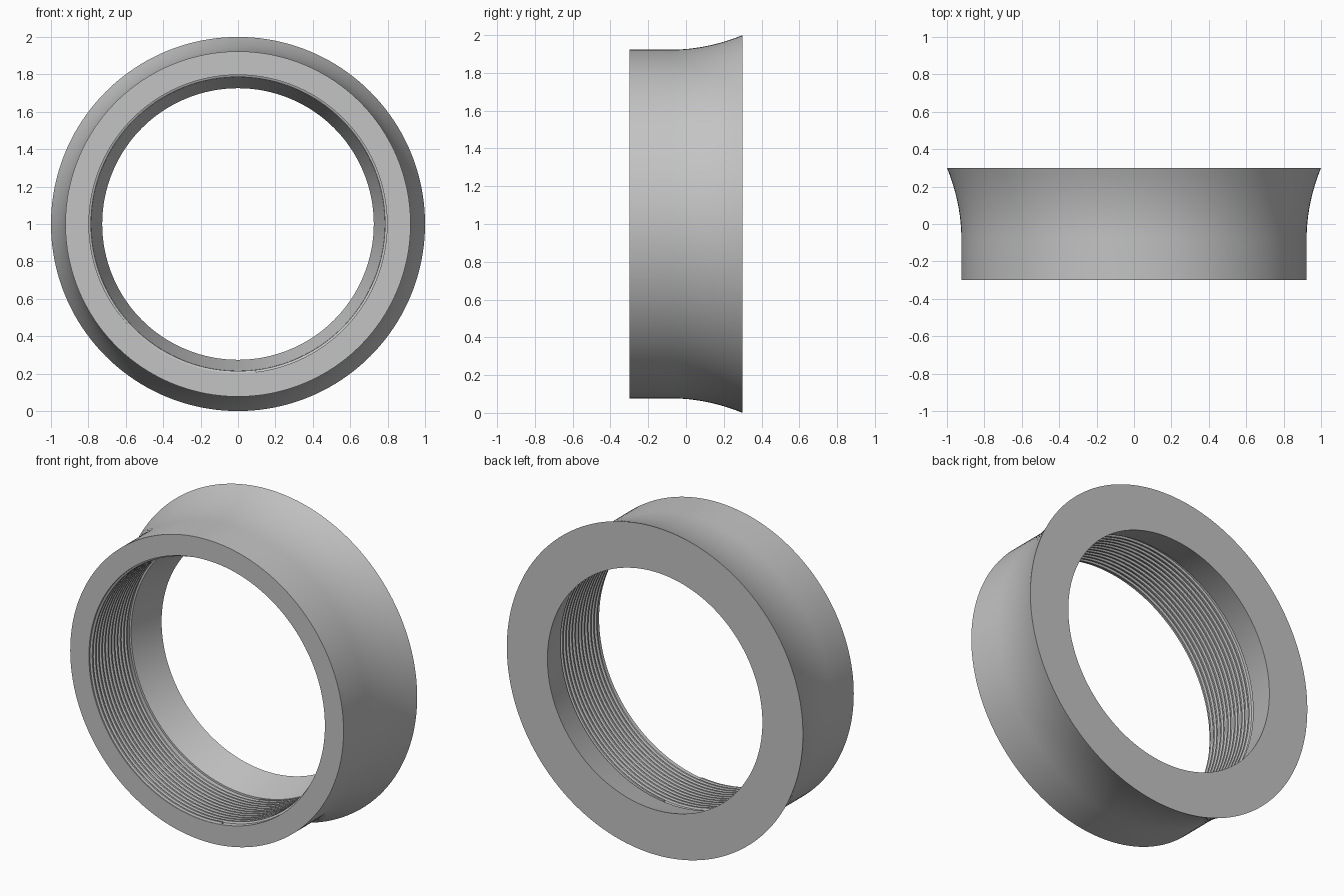
import bpy, bmesh, math

cube = bpy.data.objects.get("Cube")
if cube:
    bpy.data.objects.remove(cube, do_unlink=True)

grey = bpy.data.materials.new("plain grey")
grey.use_nodes = True
colour = (0.55, 0.55, 0.55, 1)
grey.diffuse_color = colour
grey.node_tree.nodes["Principled BSDF"].inputs["Base Color"].default_value = colour

HALF = 0.3          # half the depth of the ring
BORE = 0.797        # radius of the threaded wall
SEGS = 160


def ring_point(angle, radius, y):
    """Point around the y axis, raised so the ring stands on the ground."""
    return (radius * math.cos(angle), y, 1 + radius * math.sin(angle))


def bridge(bm, a, b):
    n = len(a)
    for i in range(n):
        bm.faces.new((a[i], a[(i + 1) % n], b[(i + 1) % n], b[i]))


def finish(bm, name, angle):
    bmesh.ops.recalc_face_normals(bm, faces=bm.faces)
    mesh = bpy.data.meshes.new(name)
    bm.to_mesh(mesh)
    bm.free()
    mesh.materials.append(grey)
    obj = bpy.data.objects.new(name, mesh)
    bpy.context.collection.objects.link(obj)
    bpy.ops.object.select_all(action="DESELECT")
    obj.select_set(True)
    bpy.context.view_layer.objects.active = obj
    bpy.ops.object.shade_smooth_by_angle(angle=math.radians(angle))


# Flared ring body: straight sleeve, curved flare, tapered seat, bore
flare = [(0.923 + 0.077 * (i / 12) ** 2, -0.08 + 0.38 * i / 12) for i in range(13)]
profile = [(BORE, -HALF), (0.923, -HALF)] + flare
profile += [(0.726, HALF), (0.785, 0.09), (BORE, 0.09)]
bm = bmesh.new()
loops = []
for s in range(SEGS):
    a = math.tau * s / SEGS
    loops.append([bm.verts.new(ring_point(a, r, y)) for r, y in profile])
for s in range(SEGS):
    bridge(bm, loops[s], loops[(s + 1) % SEGS])
finish(bm, "flared_ring", 25)

# Internal screw thread: a trapezoid ridge swept along a helix
PITCH, TURNS, STEPS = 0.03, 12, 120
ridge = [(BORE + 0.004, -0.012), (0.786, -0.005), (0.786, 0.005), (BORE + 0.004, 0.012)]
start = -HALF + 0.013
bm = bmesh.new()
sections = []
for s in range(TURNS * STEPS + 1):
    turn = s / STEPS
    a = math.radians(-83) - math.tau * turn
    sections.append([bm.verts.new(ring_point(a, r, start + PITCH * turn + dy)) for r, dy in ridge])
for a, b in zip(sections, sections[1:]):
    bridge(bm, a, b)
bm.faces.new(sections[0])
bm.faces.new(sections[-1])
finish(bm, "screw_thread", 25)
